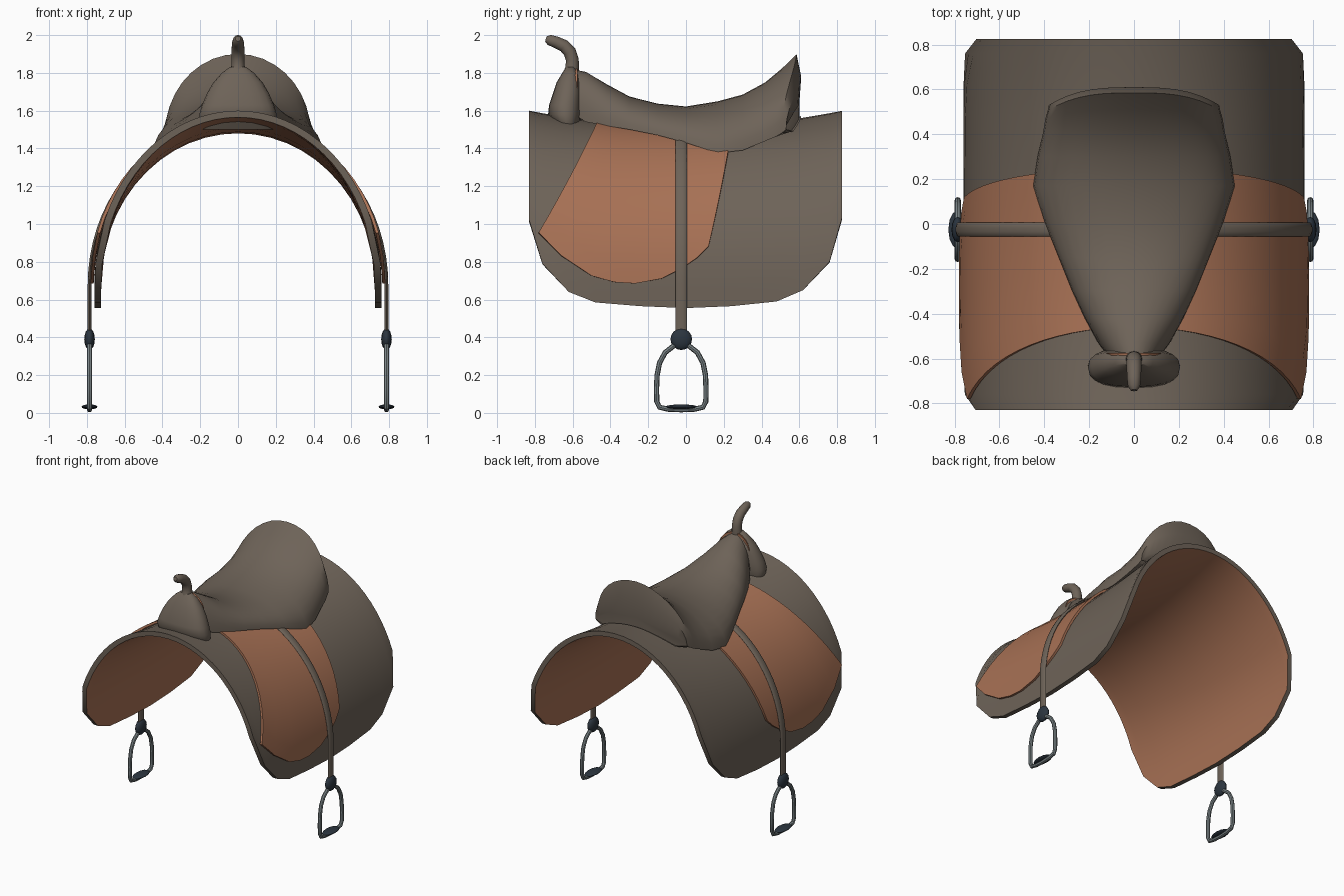
import bpy, bmesh, math
from mathutils import Vector

if "Cube" in bpy.data.objects:
    bpy.data.objects.remove(bpy.data.objects["Cube"])


def material(name, rgb):
    m = bpy.data.materials.new(name)
    m.diffuse_color = (*rgb, 1)
    m.use_nodes = True
    m.node_tree.nodes["Principled BSDF"].inputs["Base Color"].default_value = m.diffuse_color
    return m


BROWN = material("dark brown leather", (0.155, 0.125, 0.098))
TAN = material("tan leather", (0.39, 0.165, 0.09))
STEEL = material("steel", (0.20, 0.235, 0.245))
NAVY = material("dark iron", (0.025, 0.036, 0.05))
A, B, Z0 = 0.76, 0.92, 0.68      # half width, height and base of the arch
MID = -0.025                     # y of the stirrups


def make(name, verts, faces, mats, indices=None, angle=40):
    me = bpy.data.meshes.new(name)
    me.from_pydata([tuple(v) for v in verts], [], faces)
    for m in mats:
        me.materials.append(m)
    if indices:
        me.polygons.foreach_set("material_index", indices)
    bm = bmesh.new()
    bm.from_mesh(me)
    bmesh.ops.recalc_face_normals(bm, faces=bm.faces)
    bm.to_mesh(me)
    bm.free()
    ob = bpy.data.objects.new(name, me)
    bpy.context.collection.objects.link(ob)
    bpy.ops.object.select_all(action='DESELECT')
    ob.select_set(True)
    bpy.context.view_layer.objects.active = ob
    bpy.ops.object.shade_smooth_by_angle(angle=math.radians(angle))
    return ob


def loft(name, rings, mat, closed=False, angle=40):
    """Skin a row of equal rings; cap the ends unless the row is closed."""
    n, k = len(rings[0]), len(rings)
    verts = [p for r in rings for p in r]
    faces = []
    for i in range(k if closed else k - 1):
        j = (i + 1) % k
        faces += [(i * n + a, i * n + (a + 1) % n, j * n + (a + 1) % n, j * n + a) for a in range(n)]
    if not closed:
        faces += [tuple(range(n)), tuple(range((k - 1) * n, k * n))]
    return make(name, verts, faces, [mat], angle=angle)


def tube(name, path, radii, mat, sides=10, closed=False):
    """Round tube along a path in a plane of constant x."""
    rings = []
    for i, p in enumerate(path):
        a = path[i - 1] if i or closed else p
        b = path[(i + 1) % len(path)] if closed or i + 1 < len(path) else p
        t = (Vector(b) - Vector(a)).normalized()
        side = Vector((1, 0, 0))
        up = t.cross(side)
        rings.append([Vector(p) + radii[i] * (math.cos(q) * side + math.sin(q) * up)
                      for q in (2 * math.pi * s / sides for s in range(sides))])
    return loft(name, rings, mat, closed)


def sag(y):
    return 0.085 * max(0, 1 - (y / 0.83) ** 2)


def arch(t, y, off=0.0):
    """Point on the horse-back arch at angle t, straight below the sides."""
    s, t = (1 if t >= 0 else -1), abs(t)
    if t > math.pi / 2:
        return Vector((s * (A + off), y, Z0 - B * (t - math.pi / 2)))
    n = Vector((math.sin(t) / A, 0, math.cos(t) / B)).normalized()
    x, z = A * math.sin(t), Z0 + (B - sag(y)) * math.cos(t)
    return Vector((s * (x + off * n.x), y, z + off * n.z))


def arch_angle(z, y):
    if z < Z0:
        return math.pi / 2 + (Z0 - z) / B
    return math.acos(min(1, (z - Z0) / (B - sag(y))))


def shell(name, tops, bottoms, lo, hi, mats, n=28):
    """Sheet over the arch: each column runs over the top between two bottom points."""
    cols = len(bottoms)
    verts = []
    for off in (hi, lo):
        for top, (y, z) in zip(tops, bottoms):
            end = arch_angle(z, y)
            for i in range(n + 1):
                f = 2 * i / n - 1
                verts.append(arch(f * end, top + (y - top) * f * f, off))
    w, half = n + 1, cols * (n + 1)
    outer = [(c * w + i, c * w + i + 1, (c + 1) * w + i + 1, (c + 1) * w + i)
             for c in range(cols - 1) for i in range(n)]
    inner = [tuple(v + half for v in f) for f in outer]
    rim = ([c * w for c in range(cols)] + [(cols - 1) * w + i for i in range(1, w)]
           + [c * w + n for c in range(cols - 2, -1, -1)] + list(range(n - 1, 0, -1)))
    edge = [(a, b, b + half, a + half) for a, b in zip(rim, rim[1:] + rim[:1])]
    idx = [0] * len(outer) + [len(mats) - 1] * len(inner) + [0] * len(edge)
    return make(name, verts, outer + inner + edge, mats, idx)


# Saddle pad, brown above and tan below
pad = [(-.83, 1.02), (-.76, .79), (-.62, .64), (-.48, .585), (-.24, .565), (0, .555),
       (.24, .565), (.48, .59), (.62, .65), (.76, .80), (.825, 1.03)]
shell("saddle_pad", [p[0] for p in pad], pad, -0.035, 0, [BROWN, TAN])

# Side flaps, one sheet passing under the seat
flap = [(-.78, .95), (-.66, .83), (-.5, .725), (-.38, .692), (-.27, .685), (-.13, .71),
        (-.02, .765), (.06, .82), (.12, .88)]
shell("flaps", [-.46 + .71 * i / 8 for i in range(9)], flap, 0.004, 0.02, [TAN])

# Seat: y, half width, crown height, edge height, backward sweep of the edge
sections = [(-.625, .09, 1.825, 1.60, 0), (-.53, .16, 1.805, 1.54, 0), (-.42, .22, 1.74, 1.52, 0),
            (-.3, .275, 1.675, 1.50, 0), (-.15, .335, 1.637, 1.47, 0), (0, .395, 1.622, 1.43, 0),
            (.17, .45, 1.65, 1.375, 0), (.3, .43, 1.685, 1.39, 0), (.42, .405, 1.75, 1.435, .01),
            (.51, .395, 1.825, 1.46, .04), (.585, .385, 1.90, 1.48, .08), (.61, .38, 1.78, 1.50, .08),
            (.60, .37, 1.64, 1.48, .08)]
rings = []
for y, hw, top, edge, sweep in sections:
    ring = []
    for i in range(19):
        q = math.pi * (i / 18 - 0.5)
        s = math.sin(q)
        ring.append((hw * s, y - sweep * abs(s) ** 3, edge + (top - edge) * max(0, math.cos(q))))
    for i in range(1, 12):
        x = hw * 0.97 * (1 - i / 6)
        yy = y - sweep * abs(x / hw) ** 3
        ring.append((x, yy, min(arch(math.asin(x / A), yy).z + 0.01,
                                edge + (top - edge) * math.sqrt(1 - (x / hw) ** 2) - 0.01)))
    rings.append(ring)
loft("seat", rings, BROWN, angle=45)

# Pommel swell: height, half width, front y, back y
levels = [(1.50, .19, -.68, -.57), (1.54, .205, -.705, -.56), (1.58, .205, -.73, -.55),
          (1.63, .19, -.725, -.55), (1.69, .165, -.705, -.55), (1.75, .13, -.685, -.555),
          (1.80, .085, -.655, -.57), (1.83, .045, -.635, -.59)]
rings = []
for z, hw, y0, y1 in levels:
    ring = []
    for i in range(20):
        q = 2 * math.pi * i / 20
        c, s = math.cos(q), math.sin(q)
        ring.append((hw * math.copysign(abs(c) ** .8, c),
                     (y0 + y1) / 2 + (y1 - y0) / 2 * math.copysign(abs(s) ** .8, s), z - 0.4 * 0 * c))
    rings.append(ring)
loft("pommel", rings, BROWN)

# Tan lining peeping out between pommel and seat
rings = []
for y, hw, top in [(-.635, .10, 1.822), (-.575, .125, 1.825)]:
    rings.append([(hw * math.cos(q), y, 1.70 + (top - 1.70) * math.sin(q))
                  for q in (math.pi * i / 12 for i in range(13))])
loft("pommel_lining", rings, TAN)

# Horn
tube("horn", [(0, -.61, 1.78), (0, -.602, 1.83), (0, -.602, 1.87), (0, -.615, 1.91), (0, -.645, 1.943),
              (0, -.69, 1.963), (0, -.725, 1.975), (0, -.742, 1.98)],
     [.045, .036, .034, .034, .033, .031, .027, .014], BROWN, 12)

for side, label in ((-1, "left"), (1, "right")):
    # Stirrup strap: over the arch, then straight down
    rings = []
    stations = [arch(side * math.radians(d), MID, 0.026) for d in range(20, 91, 5)]
    stations += [Vector((side * .786, MID, z)) for z in (.55, .40)]
    for i, p in enumerate(stations):
        t = (stations[min(i + 1, len(stations) - 1)] - stations[max(i - 1, 0)]).normalized()
        out = t.cross(Vector((0, 1, 0)))
        rings.append([p + Vector((0, .031 * math.cos(q), 0)) + .010 * math.sin(q) * out
                      for q in (2 * math.pi * k / 10 for k in range(10))])
    loft(label + "_stirrup_strap", rings, BROWN)

    # Stirrup knob and tread, flattened balls
    for name, z, size in (("knob", .39, (.028, .057, .057)), ("tread", .032, (.042, .085, .013))):
        bpy.ops.mesh.primitive_uv_sphere_add(segments=12, ring_count=8, location=(side * .786, MID, z))
        ob = bpy.context.object
        ob.name = label + "_stirrup_" + name
        ob.scale = size
        ob.data.materials.append(NAVY)
        bpy.ops.object.shade_smooth_by_angle(angle=math.radians(40))

    # Stirrup iron
    half = [(.04, .355), (.085, .32), (.115, .265), (.128, .20), (.131, .13), (.13, .06), (.115, .03), (.07, .02)]
    loop = [(0, .365)] + half + [(0, .017)] + [(-y, z) for y, z in reversed(half)]
    tube(label + "_stirrup_iron", [(side * .786, MID + y, z) for y, z in loop], [.014] * len(loop), STEEL, 8, True)
